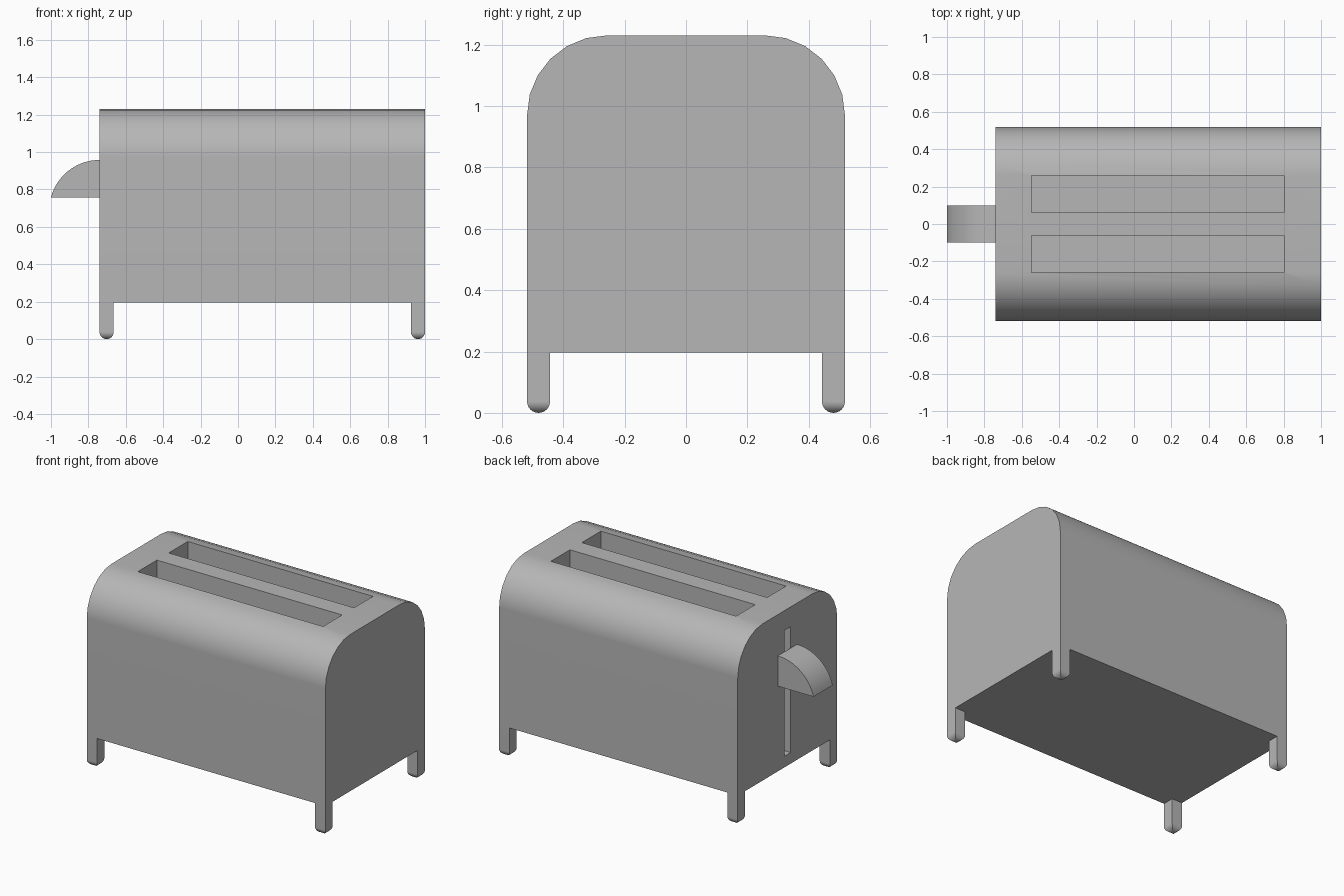
import bpy, bmesh, math
from mathutils import Vector

cube = bpy.data.objects.get("Cube")
if cube:
    bpy.data.objects.remove(cube, do_unlink=True)

GREY = (0.47, 0.47, 0.47, 1.0)
metal = bpy.data.materials.new("plain_grey")
metal.use_nodes = True
metal.diffuse_color = GREY
metal.node_tree.nodes["Principled BSDF"].inputs["Base Color"].default_value = GREY


def finish(name, bm):
    """Turn a bmesh into a named, coloured object."""
    bmesh.ops.recalc_face_normals(bm, faces=bm.faces)
    mesh = bpy.data.meshes.new(name)
    bm.to_mesh(mesh)
    bm.free()
    mesh.materials.append(metal)
    obj = bpy.data.objects.new(name, mesh)
    bpy.context.collection.objects.link(obj)
    return obj


def prism(name, outline, direction):
    """Extrude a flat outline along a direction."""
    bm = bmesh.new()
    face = bm.faces.new([bm.verts.new(p) for p in outline])
    ext = bmesh.ops.extrude_face_region(bm, geom=[face], use_keep_orig=True)
    moved = [g for g in ext["geom"] if isinstance(g, bmesh.types.BMVert)]
    bmesh.ops.translate(bm, verts=moved, vec=Vector(direction))
    return finish(name, bm)


def box(name, lo, hi):
    (x0, y0, z0), (x1, y1, z1) = lo, hi
    base = [(x0, y0, z0), (x1, y0, z0), (x1, y1, z0), (x0, y1, z0)]
    return prism(name, base, (0, 0, z1 - z0))


def shade(obj):
    bpy.ops.object.select_all(action="DESELECT")
    obj.select_set(True)
    bpy.context.view_layer.objects.active = obj
    bpy.ops.object.shade_smooth_by_angle(angle=math.radians(30))


def cut(obj, cutter):
    """Subtract a cutter and remove it."""
    mod = obj.modifiers.new("cut", "BOOLEAN")
    mod.operation, mod.solver, mod.object = "DIFFERENCE", "EXACT", cutter
    bpy.context.view_layer.objects.active = obj
    bpy.ops.object.modifier_apply(modifier=mod.name)
    bpy.data.objects.remove(cutter, do_unlink=True)


X0, X1, HALF_Y, BASE, TOP, R = -0.74, 1.0, 0.518, 0.197, 1.23, 0.26

# Body: rounded-top cross-section run along x
right_arc = [(HALF_Y - R + R * math.cos(math.radians(a)),
              TOP - R + R * math.sin(math.radians(a))) for a in range(0, 91, 15)]
section = [(HALF_Y, BASE)] + right_arc
section += [(-y, z) for y, z in reversed(section)]
body = prism("body", [(X0, y, z) for y, z in section], (X1 - X0, 0, 0))

# Two bread slots and the lever track
for side in (-1, 1):
    ya, yb = sorted((side * 0.062, side * 0.26))
    cut(body, box("bread_slot_cutter", (-0.548, ya, 0.45), (0.803, yb, 1.4)))
cut(body, box("lever_track_cutter", (-0.9, -0.033, 0.27), (-0.64, 0.03, 1.10)))
shade(body)
# Keep the large flat walls evenly shaded beside the rounded edges
flat_walls = body.modifiers.new("even_walls", "WEIGHTED_NORMAL")
flat_walls.keep_sharp = True

# Lever: quarter-round wedge on the -x end
cx, cz, lever_r = X0, 0.689, 0.269
arc = [(cx - lever_r * math.cos(math.radians(a)), -0.1,
        cz + lever_r * math.sin(math.radians(a))) for a in range(15, 91, 5)]
arc[0] = (-1.0, -0.1, 0.758)
lever = prism("lever", arc + [(X0, -0.1, 0.758)], (0, 0.2, 0))
shade(lever)

# Legs: square posts with rounded-over bottoms, flush with the body corners
LEG = 0.0375


def leg(name, x, y):
    bm = bmesh.new()
    levels = [(LEG, BASE)]
    for a in range(0, 90, 15):
        t = math.radians(a)
        levels.append((LEG * math.cos(t), LEG * (1 - math.sin(t))))
    rings = [[bm.verts.new((x + sx * w, y + sy * w, z))
              for sx, sy in ((-1, -1), (1, -1), (1, 1), (-1, 1))]
             for w, z in levels]
    for upper, lower in zip(rings, rings[1:]):
        for i in range(4):
            j = (i + 1) % 4
            bm.faces.new((upper[i], upper[j], lower[j], lower[i]))
    bm.faces.new(rings[0])
    tip = bm.verts.new((x, y, 0))
    for i in range(4):
        bm.faces.new((rings[-1][i], rings[-1][(i + 1) % 4], tip))
    obj = finish(name, bm)
    shade(obj)
    obj.modifiers.new("even_walls", "WEIGHTED_NORMAL").keep_sharp = True


for xname, x in (("right", X0 + LEG), ("left", X1 - LEG)):
    for yname, y in (("front", -HALF_Y + LEG), ("back", HALF_Y - LEG)):
        leg(f"{yname}_{xname}_leg", x, y)
